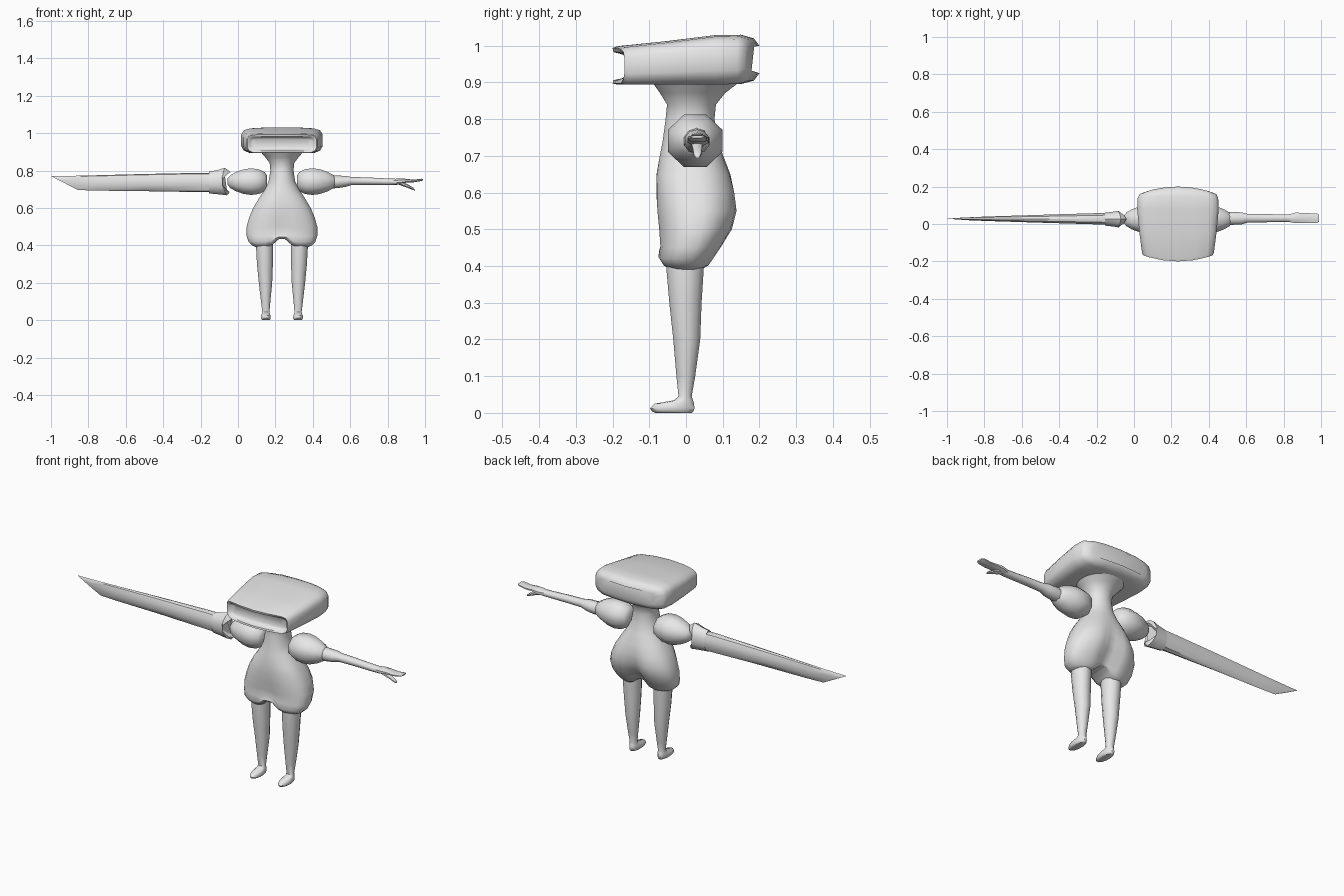
import bpy, bmesh, math
from mathutils import Vector

CX = 0.235          # body centre line
SHOULDER_Y = 0.025

grey = bpy.data.materials.new("light_grey")
grey.diffuse_color = (0.8, 0.8, 0.8, 1)


def finish(name, bm, angle=50):
    bmesh.ops.remove_doubles(bm, verts=bm.verts, dist=1e-5)
    bmesh.ops.recalc_face_normals(bm, faces=bm.faces)
    me = bpy.data.meshes.new(name)
    bm.to_mesh(me)
    bm.free()
    ob = bpy.data.objects.new(name, me)
    bpy.context.collection.objects.link(ob)
    me.materials.append(grey)
    bpy.ops.object.select_all(action='DESELECT')
    ob.select_set(True)
    bpy.context.view_layer.objects.active = ob
    bpy.ops.object.shade_smooth_by_angle(angle=math.radians(angle))
    return ob


def skin(bm, rings, cap_start=True, cap_end=True):
    """Join rings of points with quads and return the vertex rings."""
    vs = [[bm.verts.new(p) for p in r] for r in rings]
    n = len(vs[0])
    for a, b in zip(vs, vs[1:]):
        for i in range(n):
            j = (i + 1) % n
            bm.faces.new((a[i], a[j], b[j], b[i]))
    if cap_start:
        bm.faces.new(vs[0])
    if cap_end:
        bm.faces.new(vs[-1])
    return vs


def circle(n):
    return [(math.cos(2 * math.pi * (i + .5) / n), math.sin(2 * math.pi * (i + .5) / n)) for i in range(n)]


def limb_x(name, sections, n=10, angle=50):
    """Sections: x, low z, high z, low y, high y."""
    bm = bmesh.new()
    skin(bm, [[Vector((x, (y0 + y1) / 2 + c * (y1 - y0) / 2, (z0 + z1) / 2 + s * (z1 - z0) / 2))
               for c, s in circle(n)] for x, z0, z1, y0, y1 in sections])
    return finish(name, bm, angle)


# Head: rounded box lofted front to back, with a scooped mouth slot
def head_ring(y, w, z0, z1, bow, c):
    h = z1 - z0
    half = [(0, z0), (w * .45, z0), (w - c, z0), (w - c * .3, z0 + h * .1), (w, z0 + h * .28),
            (w, z0 + h * .72), (w - c * .3, z0 + h * .9), (w - c, z1 - h * .03), (w * .45, z1), (0, z1)]
    pts = half + [(-x, z) for x, z in half[-2:0:-1]]
    return [Vector((CX + x, y + bow * (x / w) ** 2, z)) for x, z in pts]


bm = bmesh.new()
skin(bm, [head_ring(*s) for s in (
    (-.165, .155, .918, .970, .012, .02),
    (-.172, .170, .912, .976, .016, .02),
    (-.198, .178, .906, .983, .032, .02),
    (-.200, .185, .897, .994, .032, .03),
    (-.185, .192, .894, .999, .030, .035),
    (-.05, .207, .894, 1.013, .01, .04),
    (.08, .218, .894, 1.029, 0, .045),
    (.15, .215, .896, 1.030, -.01, .05),
    (.185, .205, .905, 1.020, -.025, .05),
    (.200, .165, .925, 1.000, -.025, .04))])
finish("head", bm)

# Neck and body: one loft; the last ring arches up between the legs
body = [  # z, half width, front y, back y, cleft depth, notch height
    (.900, .115, -.092, .145, 0, 0), (.872, .090, -.072, .108, 0, 0),
    (.840, .066, -.052, .082, 0, 0), (.800, .062, -.056, .078, 0, 0),
    (.740, .072, -.064, .088, 0, 0), (.700, .092, -.072, .102, 0, 0),
    (.650, .125, -.082, .125, .004, 0), (.600, .155, -.085, .140, .012, 0),
    (.550, .176, -.084, .148, .025, 0), (.500, .190, -.079, .135, .035, .0),
    (.450, .190, -.075, .105, .035, .02), (.420, .180, -.080, .085, .025, .03),
    (.400, .160, -.068, .070, .012, .042), (.390, .138, -.050, .055, 0, .050)]
N = 28
rings = []
for z, w, yf, yb, cleft, notch in body:
    ring = []
    for c, s in circle(N):
        x = w * c
        d = math.exp(-(x / .045) ** 2)
        ymid = (yf + yb) / 2
        k = (yb - yf) / 2
        if s < 0:                       # flatter front panel
            y = ymid - k * abs(s) ** (.7 if z < .7 else 1) + cleft * .35 * d
        else:                           # cleft at the back
            y = ymid + k * s ** .85 - cleft * d
        ring.append(Vector((CX + x, y, z + notch * d)))
    rings.append(ring)
bm = bmesh.new()
v = skin(bm, rings, True, False)[-1]
for i in range(N // 2 - 1):             # arched underside
    bm.faces.new((v[i], v[i + 1], v[N - 2 - i], v[N - 1 - i]))
finish("body", bm)

# Legs and feet
for side, label in ((-1, "left"), (1, "right")):
    bm = bmesh.new()
    legs = [(.43, .093, .046, -.056, .052), (.39, .093, .047, -.055, .050),
            (.30, .091, .044, -.047, .044), (.20, .088, .037, -.036, .040),
            (.10, .087, .026, -.027, .026), (.045, .086, .020, -.021, .016),
            (.034, .086, .022, -.035, .020), (.025, .086, .026, -.088, .024),
            (.012, .086, .027, -.100, .025), (.004, .086, .024, -.095, .022),
            (.000, .086, .020, -.085, .018)]
    skin(bm, [[Vector((CX + side * o + w * c, (y0 + y1) / 2 + s * (y1 - y0) / 2, z)) for c, s in circle(12)]
              for z, o, w, y0, y1 in legs])
    finish(label + "_leg", bm)

# Shoulders, mirrored about the body centre
profile = [(.080, .035), (.092, .055), (.125, .072), (.165, .077), (.205, .071), (.245, .056), (.275, .038), (.29, .02)]
for side, label in ((-1, "left"), (1, "right")):
    limb_x(label + "_shoulder", [(CX + side * o, .741 - r, .741 + r, SHOULDER_Y - r * 1.05, SHOULDER_Y + r * 1.05)
                                 for o, r in profile], 8, 60)

# Forearm and hand
limb_x("forearm", [(.50, .705, .777, -.008, .064), (.53, .706, .773, -.006, .066), (.575, .713, .772, -.004, .064),
                   (.605, .722, .766, .006, .056), (.70, .723, .763, .008, .054), (.80, .722, .758, .010, .052),
                   (.85, .724, .756, .008, .054)])
limb_x("hand", [(.83, .724, .756, .009, .053), (.865, .725, .760, .002, .064), (.90, .735, .757, .002, .061),
                (.94, .737, .752, .003, .060), (.98, .744, .757, .004, .058), (.99, .748, .756, .012, .050)], 8)
limb_x("thumb", [(.85, .728, .750, .012, .050), (.88, .716, .741, .014, .046), (.91, .706, .726, .018, .044),
                 (.935, .696, .711, .020, .042), (.945, .694, .700, .025, .037)], 8)


# Blade: tapering section with a thin lower edge and slanted tip
def blade_ring(xt, xb, z0, z1, t, edge):
    shape = [(0, 0), (edge, .06), (1, .35), (1, .7), (.6, .95), (0, 1)]
    pts = shape + [(-a, b) for a, b in shape[-2:0:-1]]
    return [Vector((xb + (xt - xb) * b, .028 + a * t, z0 + (z1 - z0) * b)) for a, b in pts]


bm = bmesh.new()
skin(bm, [blade_ring(*s) for s in (
    (-.12, -.12, .684, .787, .033, .6), (-.20, -.20, .685, .788, .030, .5),
    (-.50, -.50, .690, .782, .021, .4), (-.80, -.75, .693, .774, .012, .3),
    (-.93, -.85, .696, .771, .007, .2), (-.998, -.86, .698, .770, .002, .2))])
finish("blade", bm, 35)

# Flared cuff holding the blade, with a notched mouth facing the shoulder
bm = bmesh.new()
cuff = [(-.155, -.155, .678, .794, .036, 0), (-.11, -.11, .674, .803, .042, 0),
        (-.07, -.06, .668, .815, .046, .02), (-.04, -.045, .682, .792, .042, .045),
        (-.06, -.06, .700, .780, .030, .03)]
skin(bm, [[Vector((xb + (xt - xb) * (s + 1) / 2 - notch * abs(c) ** 2, .026 + c * w, (z0 + z1) / 2 + s * (z1 - z0) / 2))
           for c, s in circle(10)] for xt, xb, z0, z1, w, notch in cuff])
finish("cuff", bm, 40)
